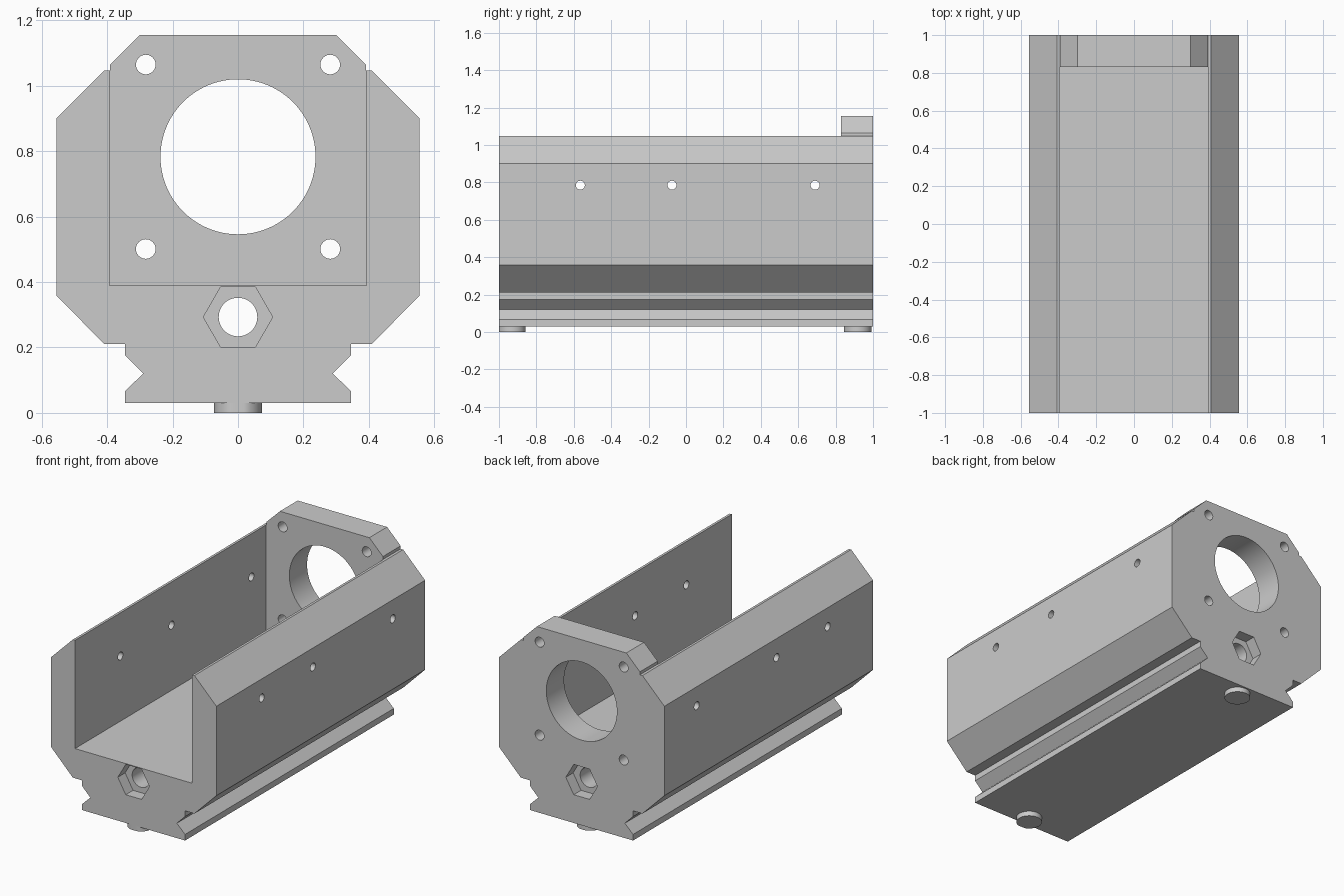
import bpy
import bmesh
import math

default_cube = bpy.data.objects.get("Cube")
if default_cube:
    bpy.data.objects.remove(default_cube, do_unlink=True)

GREY = (0.6, 0.6, 0.6, 1.0)
grey = bpy.data.materials.new("light_grey")
grey.use_nodes = True
grey.diffuse_color = GREY
grey.node_tree.nodes["Principled BSDF"].inputs["Base Color"].default_value = GREY

# Where a profile point (a, b) at depth t lands for each extrusion axis
PLACE = {
    "x": lambda a, b, t: (t, a, b),
    "y": lambda a, b, t: (a, t, b),
    "z": lambda a, b, t: (a, b, t),
}


def prism(name, profile, axis, low, high):
    """Extrude a closed profile along an axis."""
    bm = bmesh.new()
    rings = [[bm.verts.new(PLACE[axis](a, b, t)) for a, b in profile]
             for t in (low, high)]
    for ring in rings:
        bm.faces.new(ring)
    n = len(profile)
    for i in range(n):
        j = (i + 1) % n
        bm.faces.new((rings[0][i], rings[0][j], rings[1][j], rings[1][i]))
    bmesh.ops.recalc_face_normals(bm, faces=bm.faces)
    mesh = bpy.data.meshes.new(name)
    bm.to_mesh(mesh)
    bm.free()
    mesh.materials.append(grey)
    obj = bpy.data.objects.new(name, mesh)
    bpy.context.collection.objects.link(obj)
    return obj


def ngon(a, b, radius, sides):
    return [(a + radius * math.cos(math.tau * i / sides),
             b + radius * math.sin(math.tau * i / sides)) for i in range(sides)]


def activate(obj):
    bpy.ops.object.select_all(action="DESELECT")
    obj.select_set(True)
    bpy.context.view_layer.objects.active = obj


def cut(target, cutter):
    cutter.hide_render = True
    activate(target)
    mod = target.modifiers.new("cut", "BOOLEAN")
    mod.operation = "DIFFERENCE"
    mod.solver = "EXACT"
    mod.object = cutter
    bpy.ops.object.modifier_apply(modifier=mod.name)
    bpy.data.objects.remove(cutter, do_unlink=True)


# Housing with dovetail rail: right half of the profile, mirrored
half = [(0.345, 0.03), (0.345, 0.067), (0.29, 0.12), (0.345, 0.175),
        (0.345, 0.21), (0.408, 0.21), (0.555, 0.358), (0.555, 0.90),
        (0.408, 1.047), (0.391, 1.047), (0.391, 1.065), (0.30, 1.155)]
outline = half + [(-x, z) for x, z in reversed(half)]
housing = prism("housing", outline, "y", -1, 1)

# Open channel, leaving the end plate at the back
channel = [(-0.393, 0.39), (0.393, 0.39), (0.393, 1.3), (-0.393, 1.3)]
cut(housing, prism("channel_cutter", channel, "y", -1.2, 0.83))

# Large bore and four screw holes in the end plate
cut(housing, prism("bore_cutter", ngon(0, 0.783, 0.237, 96), "y", 0.7, 1.2))
for x in (-0.282, 0.282):
    for z in (0.501, 1.065):
        cut(housing, prism("screw_cutter", ngon(x, z, 0.03, 32), "y", 0.7, 1.2))

# Lengthwise rod tunnel with a hexagonal nut pocket at each end
cut(housing, prism("tunnel_cutter", ngon(0, 0.293, 0.059, 48), "y", -1.2, 1.2))
for low, high in ((-1.2, -0.93), (0.93, 1.2)):
    cut(housing, prism("nut_cutter", ngon(0, 0.293, 0.106, 6), "y", low, high))

# Cross holes through both side walls
for y in (-0.565, -0.075, 0.69):
    cut(housing, prism("cross_cutter", ngon(y, 0.785, 0.024, 32), "x", -0.8, 0.8))

# Locating pegs under the rail, trimmed flush with the front end
pegs = []
for name, centre in (("front_peg", -0.931), ("back_peg", 0.918)):
    circle = [(x, max(y, -1.0)) for x, y in ngon(0, centre, 0.073, 48)]
    pegs.append(prism(name, circle, "z", 0, 0.04))

for obj in [housing] + pegs:
    activate(obj)
    bpy.ops.object.shade_smooth_by_angle(angle=math.radians(25))
